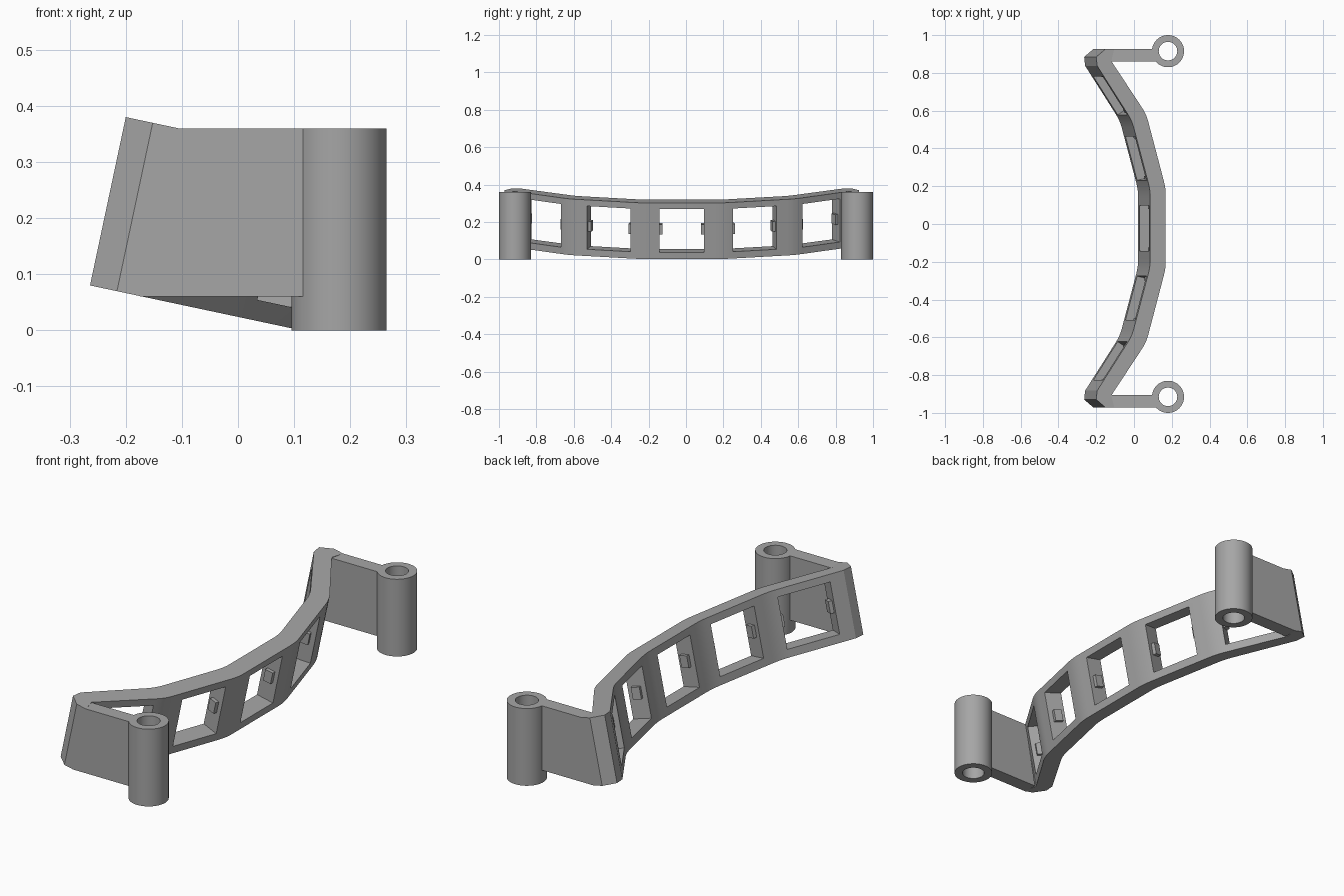
import bpy, bmesh, math
from mathutils import Vector

if "Cube" in bpy.data.objects:
    bpy.data.objects.remove(bpy.data.objects["Cube"])

grey = bpy.data.materials.new("mid_grey")
grey.use_nodes = True
colour = (0.38, 0.38, 0.38, 1)
grey.diffuse_color = colour
grey.node_tree.nodes["Principled BSDF"].inputs["Base Color"].default_value = colour

SLOPE = math.tan(math.radians(12))
Y_MID = -0.0225


def tilted(x, y, depth):
    """Point on the leaning top plane, moved down the lean by depth (0 to 1)."""
    return (x - 0.3 * SLOPE * depth, y + Y_MID, 0.38 - (x + 0.2) * SLOPE - 0.3 * depth)


def make(name, bottom, top):
    """Closed prism between two matching outlines."""
    bm = bmesh.new()
    lo = [bm.verts.new(p) for p in bottom]
    hi = [bm.verts.new(p) for p in top]
    bm.faces.new(lo)
    bm.faces.new(hi)
    for i in range(len(lo)):
        j = (i + 1) % len(lo)
        bm.faces.new((lo[i], lo[j], hi[j], hi[i]))
    bmesh.ops.recalc_face_normals(bm, faces=bm.faces)
    mesh = bpy.data.meshes.new(name)
    bm.to_mesh(mesh)
    bm.free()
    obj = bpy.data.objects.new(name, mesh)
    bpy.context.collection.objects.link(obj)
    mesh.materials.append(grey)
    return obj


def leaning_prism(name, pts, d0, d1):
    return make(name, [tilted(*p, d1) for p in pts], [tilted(*p, d0) for p in pts])


def rounded(x, y, before, after, size=0.04, steps=4):
    """Soft bend at a corner between two directions."""
    c = Vector((x, y))
    a = c + (Vector(before) - c).normalized() * size
    b = c + (Vector(after) - c).normalized() * size
    return [tuple(a.lerp(c, t).lerp(c.lerp(b, t), t)) for t in (i / steps for i in range(steps + 1))]


def cut(obj, cutter):
    mod = obj.modifiers.new("cut", "BOOLEAN")
    mod.operation = "DIFFERENCE"
    mod.solver = "EXACT"
    mod.object = cutter
    bpy.context.view_layer.objects.active = obj
    bpy.ops.object.modifier_apply(modifier=mod.name)
    bpy.data.objects.remove(cutter)


def smooth(obj, degrees):
    bpy.ops.object.select_all(action="DESELECT")
    obj.select_set(True)
    bpy.context.view_layer.objects.active = obj
    bpy.ops.object.shade_smooth_by_angle(angle=math.radians(degrees))


# Curved band outline: one half, then mirrored
o1, o2, o_end = (0.168, 0.212), (0.065, 0.604), (-0.12, 0.885)
i1, i2, i_end = (0.086, 0.202), (-0.011, 0.57), (-0.195, 0.86)
outer = rounded(*o1, (0.168, 0), o2) + rounded(*o2, o1, o_end) + [o_end, (-0.105, 0.948)]
inner = rounded(*i1, (0.086, 0), i2) + rounded(*i2, i1, i_end) + [i_end, (-0.2, 0.907), (-0.152, 0.948)]
half = outer + inner[::-1]
outline = half + [(x, -y) for x, y in reversed(half)]
band = leaning_prism("curved_band", outline, 0, 1)

# Windows and their small side clips: outer face centre and angle of each panel
panels = [(0.168, 0, 0, 1)]
for s in (1, -1):
    panels += [(0.119, 0.39, 15, s), (-0.028, 0.745, 33, s)]


def panel_box(name, panel, along, across, d0, d1):
    x, y, angle, side = panel
    a = math.radians(angle)
    t, n = Vector((-math.sin(a), math.cos(a))), Vector((math.cos(a), math.sin(a)))
    c = Vector((x, y))
    corners = [c + t * along[i] + n * across[j] for i, j in ((0, 0), (1, 0), (1, 1), (0, 1))]
    return leaning_prism(name, [(p.x, p.y * side) for p in corners], d0, d1)


for panel in panels:
    cut(band, panel_box("window_cutter", panel, (-0.12, 0.12), (-0.13, 0.05), 0.11, 0.88))
smooth(band, 10)
for panel in panels:
    for end in (-1, 1):
        panel_box("window_clip", panel, sorted((end * 0.125, end * 0.103)), (-0.058, -0.02), 0.4, 0.58)


def circle(x, y, z, r, n=48):
    return [(x + r * math.cos(i * math.tau / n), y + r * math.sin(i * math.tau / n), z) for i in range(n)]


# Arms and hinge tubes at both ends
for name, s in (("left", 1), ("right", -1)):
    ys = [Y_MID + s * 0.882, Y_MID + s * 0.948]
    cx, cy = 0.18, s * 0.915
    sides = []
    for y in ys:
        sides.append([(-0.175, y, 0.06), (0.13, y, 0.06), (0.13, y, 0.36), (-0.12, y, 0.36)])
    arm = make(name + "_arm", *sides)
    cut(arm, make("bore_cutter", circle(cx, cy, -0.1, 0.07), circle(cx, cy, 0.5, 0.07)))
    tube = make(name + "_hinge_tube", circle(cx, cy, 0, 0.085), circle(cx, cy, 0.36, 0.085))
    cut(tube, make("bore_cutter", circle(cx, cy, -0.1, 0.049), circle(cx, cy, 0.5, 0.049)))
    smooth(tube, 30)
